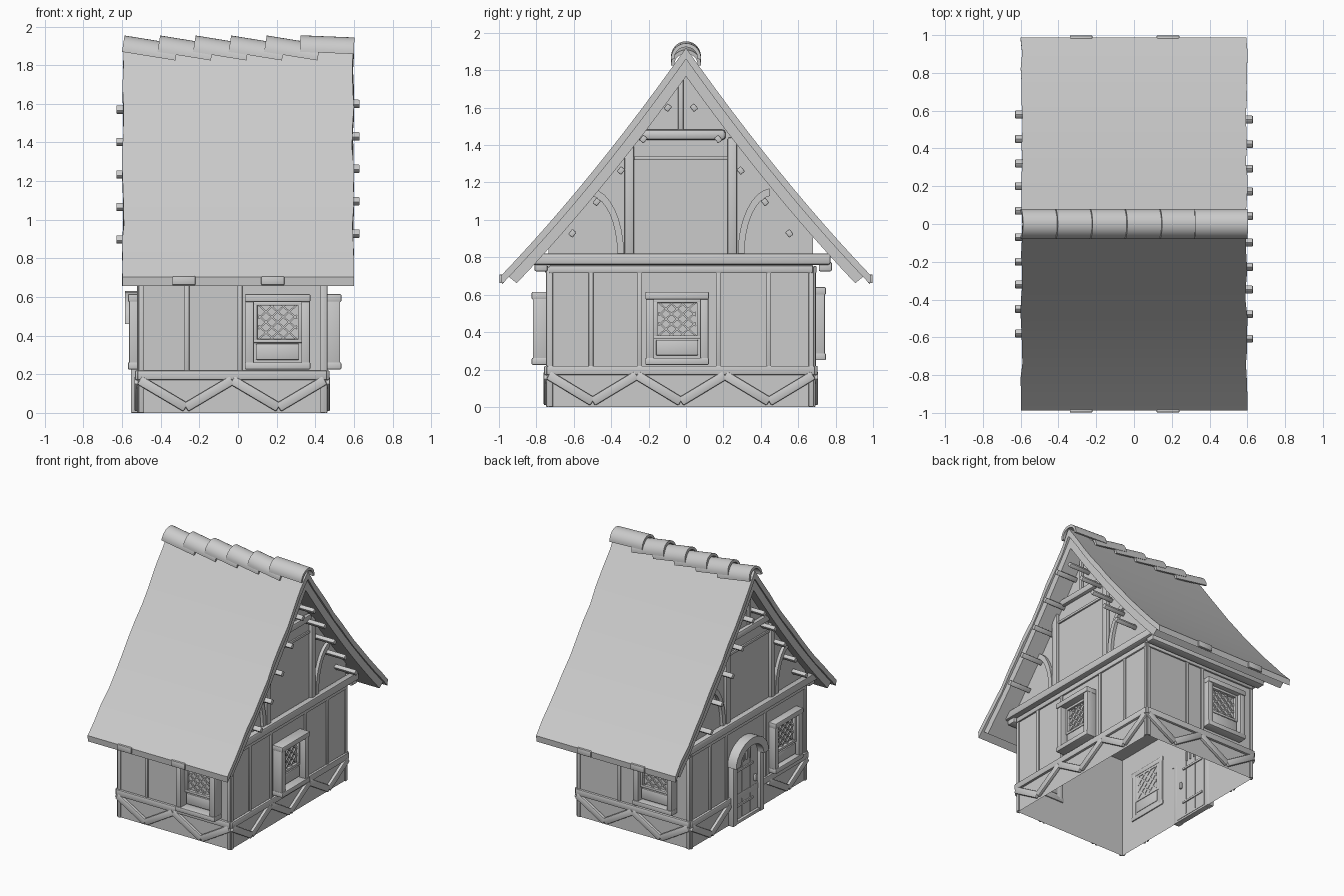
import bpy, bmesh, math, random
from mathutils import Matrix, Vector

random.seed(4)
old = bpy.data.objects.get("Cube")
if old:
    bpy.data.objects.remove(old, do_unlink=True)

grey = bpy.data.materials.new("plain_grey")
grey.use_nodes = True
grey.diffuse_color = (0.6, 0.6, 0.6, 1)
grey.node_tree.nodes["Principled BSDF"].inputs["Base Color"].default_value = (0.6, 0.6, 0.6, 1)

X0, X1, Y0, Y1 = -0.51, 0.45, -0.735, 0.68   # outer wall planes
YC = (Y0 + Y1) / 2


def finish(name, bm, smooth=False):
    bmesh.ops.recalc_face_normals(bm, faces=bm.faces)
    mesh = bpy.data.meshes.new(name)
    bm.to_mesh(mesh)
    bm.free()
    mesh.materials.append(grey)
    ob = bpy.data.objects.new(name, mesh)
    bpy.context.collection.objects.link(ob)
    if smooth:
        bpy.ops.object.select_all(action='DESELECT')
        ob.select_set(True)
        bpy.context.view_layer.objects.active = ob
        bpy.ops.object.shade_smooth_by_angle(angle=math.radians(35))
    return ob


def slab(name, outer, inner, x0, x1, matrix=None, wobble=0.0, smooth=True):
    """Band between two (y, z) lines, extruded along x."""
    bm = bmesh.new()
    rows = []
    for (a, b) in zip(outer, inner):
        l, r = x0 + random.random() * wobble, x1 - random.random() * wobble
        rows.append([bm.verts.new((x, *p)) for x, p in ((l, a), (r, a), (r, b), (l, b))])
    for p, q in zip(rows, rows[1:]):
        for i in range(4):
            j = (i + 1) % 4
            bm.faces.new((p[i], p[j], q[j], q[i]))
    bm.faces.new(rows[0])
    bm.faces.new(rows[-1])
    if matrix:
        bm.transform(matrix)
    return finish(name, bm, smooth)


def box(name, lo, hi, matrix=Matrix(), bevel=0.0):
    bm = bmesh.new()
    bmesh.ops.create_cube(bm, size=1)
    lo, hi = Vector(lo), Vector(hi)
    for v in bm.verts:
        v.co = (lo + hi) / 2 + v.co * (hi - lo)
    if bevel:
        bmesh.ops.bevel(bm, geom=bm.edges[:], offset=bevel, segments=2, affect='EDGES', profile=0.5)
    bm.transform(matrix)
    return finish(name, bm, bevel > 0)


def wall(x, y, turn):
    """Frame of a wall: local x runs along it, local -y points outward."""
    return Matrix.Translation((x, y, 0)) @ Matrix.Rotation(math.radians(turn), 4, 'Z')


def bar(name, frame, a, b, width, depth, bevel=0.008, inner=-0.001):
    """Timber on a wall between two (u, z) points."""
    a, b = Vector(a), Vector(b)
    d = b - a
    mid = (a + b) / 2
    m = frame @ Matrix.Translation((mid.x, 0, mid.y)) @ Matrix.Rotation(-math.atan2(d.y, d.x), 4, 'Y')
    return box(name, (-d.length / 2, -depth, -width / 2), (d.length / 2, inner, width / 2), m, bevel)


def arc(cy, cz, ry, rz, start, end, n):
    angles = [math.radians(start + (end - start) * i / n) for i in range(n + 1)]
    return [(cy + ry * math.cos(t), cz + rz * math.sin(t)) for t in angles]


def roof_line(reach, drop, n=24):
    """Swept roof curve, lowered square to the slope by drop."""
    pts = []
    for i in range(-n // 2, n // 2 + 1):
        y = reach * 2 * i / n
        a = abs(y)
        pts.append((y, 1.92 - 1.42 * a + 0.19 * a * a - drop * math.hypot(1, 1.42 - 0.38 * a)))
    return pts


frames = {
    "front": wall((X0 + X1) / 2, Y0, 0), "right": wall(X1, YC, 90),
    "back": wall((X0 + X1) / 2, Y1, 180), "left": wall(X0, YC, -90),
}
half = {"front": (X1 - X0) / 2, "back": (X1 - X0) / 2, "right": (Y1 - Y0) / 2, "left": (Y1 - Y0) / 2}

# Plaster shell, open underneath, with a ceiling
bm = bmesh.new()
outline = [(Y0, 0), (Y0, 0.86)] + [p for p in roof_line(0.8, 0.06) if Y0 < p[0] < Y1] + [(Y1, 0.9), (Y1, 0)]
ends = [[bm.verts.new((x, *p)) for p in outline] for x in (X0, X1)]
for i in range(len(outline) - 1):
    bm.faces.new((ends[0][i], ends[0][i + 1], ends[1][i + 1], ends[1][i]))
for end in ends:
    bm.faces.new(end)
finish("plaster_walls", bm)
box("ceiling", (X0 + 0.002, Y0 + 0.002, 0.77), (X1 - 0.002, Y1 - 0.002, 0.81))

# Roof sheet on a thick rafter layer, with eave patches
slab("roof", roof_line(0.988, 0), roof_line(0.984, 0.035), -0.602, 0.602, wobble=0.012)
slab("rafter_layer", roof_line(0.95, 0.03), roof_line(0.905, 0.088), -0.582, 0.582, smooth=True)
for s in (-1, 1):
    for x in (-0.28, 0.18):
        y = sorted((s * 0.972, s * 0.998))
        box("eave_patch", (x - 0.06, y[0], 0.662), (x + 0.06, y[1], 0.708), bevel=0.005)

# Ridge tiles, each overlapping the one before
for i in range(6):
    tilt = 0.04 if i == 5 else 0.16
    m = Matrix.Translation((-0.6 + 0.184 * i, 0, 1.875)) @ Matrix.Rotation(tilt, 4, 'Y')
    slab("ridge_tile", arc(0, 0, 0.08, 0.08, -4, 184, 16), arc(0, 0, 0.062, 0.06, -4, 184, 16), 0, 0.28, m)

# Timber framing of the lower walls
posts = {"front": (-0.235, 0.04), "back": (-0.12, 0.02), "right": (-0.48, -0.22, 0.2, 0.47), "left": (-0.47, -0.27, 0.21)}
for side, f in frames.items():
    h = half[side]
    bar(side + "_base_beam", f, (-h - 0.01, 0.195), (h + 0.01, 0.195), 0.05, 0.024)
    bar(side + "_top_beam", f, (-h, 0.735), (h, 0.735), 0.04, 0.018)
    for u in posts[side]:
        bar(side + "_post", f, (u, 0.21), (u, 0.73), 0.026, 0.014, 0.005)
    for s in (-1, 1):
        bar(side + "_corner_post", f, (s * (h - 0.01), 0), (s * (h - 0.01), 0.75), 0.028, 0.013, 0.005)
    # Zigzag braces
    count = 4 if h < 0.6 else 6
    step = 2 * h / count
    for i in range(count):
        if side == "left" and i in (2, 3):
            continue
        z = (0.17, 0.028)
        bar(side + "_brace", f, (-h + i * step, z[i % 2]), (-h + (i + 1) * step, z[1 - i % 2]), 0.05, 0.027)

# Gable timbers
for side in ("right", "left"):
    f = frames[side]
    bar("gable_beam", f, (-0.8, 0.79), (0.8, 0.79), 0.06, 0.05, 0.012)
    bar("collar_beam", f, (-0.24, 1.455), (0.24, 1.455), 0.055, 0.04, 0.018)
    bar("collar_rail", f, (-0.25, 1.33), (0.25, 1.33), 0.02, 0.015, 0.004)
    bar("king_post", f, (0, 1.46), (0, 1.78), 0.028, 0.02, 0.006)
    xs = (X1 + 0.001, X1 + 0.025) if side == "right" else (X0 - 0.025, X0 - 0.001)
    # Purlins follow the roof and sit a little lower on the left
    shift, top, out = (0, 1.6, 0.18) if side == "right" else (YC, 1.57, 0.12)
    for s in (-1, 1):
        bar("gable_post", f, (s * 0.275, 0.8), (s * 0.275, 1.44), 0.05, 0.03)
        slab("curved_brace", arc(YC + s * 0.49, 0.82, -s * 0.185, 0.35, 0, 85, 8),
             arc(YC + s * 0.49, 0.82, -s * 0.15, 0.31, 0, 85, 8), *xs)
        for i, u in enumerate((0.07, 0.2, 0.32, 0.45, 0.58)):
            m = f @ Matrix.Translation((shift + s * u, 0, top - 0.168 * i)) @ Matrix.Rotation(s * 0.9, 4, 'Y')
            box("purlin_end", (-0.018, -out, -0.015), (0.018, 0, 0.015), m, 0.005)

# Eave plates carrying the rafters
for y in (-0.775, 0.745):
    box("eave_plate", (X0 - 0.03, y - 0.035, 0.725), (X1 + 0.03, y + 0.035, 0.775), bevel=0.008)


def window(side, u, lift, depth):
    f = frames[side] @ Matrix.Translation((u, 0, lift))
    for s in (-1, 1):
        box("window_jamb", (s * 0.145 - 0.022, 0.006 - depth, 0.24), (s * 0.145 + 0.022, 0.008, 0.6), f, 0.005)
    box("window_header", (-0.17, -depth, 0.575), (0.17, 0.008, 0.615), f, 0.006)
    box("window_sill", (-0.17, -depth, 0.225), (0.17, 0.008, 0.262), f, 0.006)
    box("window_pane", (-0.13, -0.01, 0.25), (0.13, 0.004, 0.59), f)
    box("window_panel", (-0.112, -0.035, 0.275), (0.112, 0.008, 0.358), f, 0.005)
    for z in (0.372, 0.566):
        bar("window_rail", f, (-0.125, z), (0.125, z), 0.02, 0.032, 0.004, 0.008)
    for s in (-1, 1):
        bar("window_stile", f, (s * 0.115, 0.375), (s * 0.115, 0.57), 0.02, 0.032, 0.004, 0.008)
        # Diagonal leading
        for i in range(-2, 3):
            c = i * 0.06
            a, b = max(-0.1, c - 0.1), min(0.1, c + 0.1)
            bar("window_leading", f, (a, 0.47 + s * (a - c) * 0.9), (b, 0.47 + s * (b - c) * 0.9), 0.009, 0.02, 0, 0.008)


window("front", 0.235, 0, 0.09)
window("right", -0.02, 0, 0.085)
window("back", 0.2, 0.025, 0.068)
window("left", 0.43, 0, 0.06)

# Arched door on the left gable wall
dy = 0.02
leaf = arc(dy, 0.47, 0.15, 0.12, 0, 180, 14)
slab("door_leaf", leaf, [(y, 0.015) for y, z in leaf], X0 - 0.02, X0 + 0.008, smooth=False)
slab("door_arch", arc(dy, 0.46, 0.2, 0.17, 0, 180, 14), arc(dy, 0.46, 0.14, 0.115, 0, 180, 14), X0 - 0.075, X0 + 0.005)
door = frames["left"] @ Matrix.Translation((YC - dy, 0, 0))
for s in (-1, 1):
    box("door_jamb", (s * 0.165 - 0.025, -0.045, 0), (s * 0.165 + 0.025, 0.005, 0.47), door, 0.006)
    bar("plank_strip", door, (s * 0.05, 0.03), (s * 0.05, 0.56), 0.008, 0.024, 0, 0.011)
for z in (0.13, 0.4):
    bar("strap_hinge", door, (-0.13, z), (0.08, z), 0.018, 0.03, 0.004, 0.016)
for u in (-0.04, 0, 0.04):
    bar("door_grille", door, (u, 0.45), (u, 0.53), 0.012, 0.03, 0.003, 0.016)
box("door_handle", (0.09, -0.042, 0.25), (0.11, 0.022, 0.3), door, 0.005)
box("door_step", (-0.17, -0.04, 0), (0.17, 0.005, 0.025), door, 0.005)
